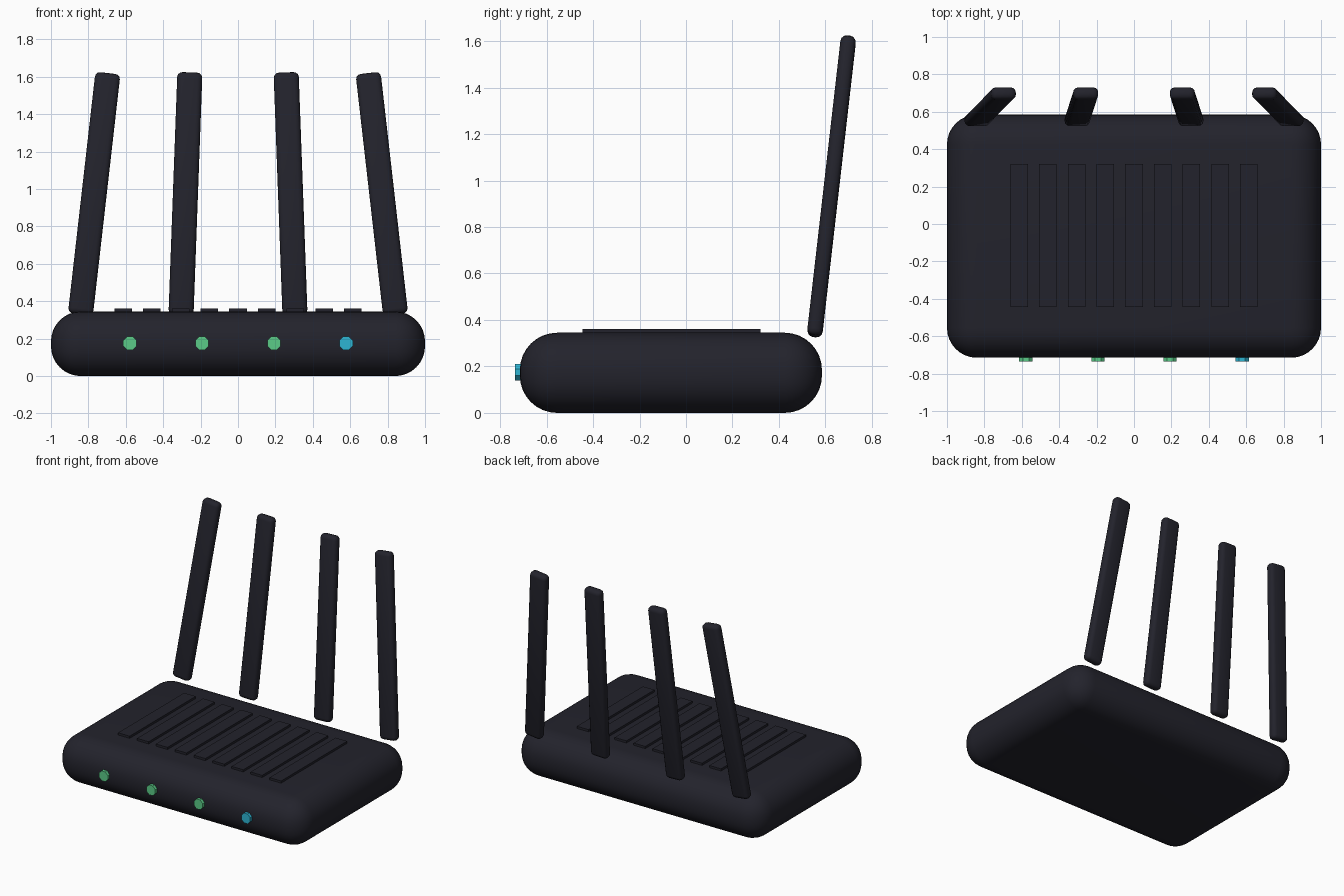
import bpy
import math

if "Cube" in bpy.data.objects:
    bpy.data.objects.remove(bpy.data.objects["Cube"])


def material(name, rgb):
    m = bpy.data.materials.new(name)
    m.diffuse_color = (*rgb, 1.0)
    m.use_nodes = True
    m.node_tree.nodes["Principled BSDF"].inputs["Base Color"].default_value = m.diffuse_color
    return m


CHARCOAL = material("charcoal plastic", (0.0165, 0.0165, 0.025))
GREEN = material("green light", (0.105, 0.60, 0.245))
CYAN = material("cyan light", (0.026, 0.46, 0.65))


def rounded_box(name, center, size, radius, segments, rotation=(0, 0, 0)):
    """Box with all edges rounded, smooth shaded."""
    bpy.ops.mesh.primitive_cube_add(size=1, location=center, rotation=rotation)
    ob = bpy.context.object
    ob.name = name
    ob.scale = size
    bpy.ops.object.transform_apply(location=False, rotation=False, scale=True)
    if radius:
        mod = ob.modifiers.new("rounding", 'BEVEL')
        mod.width = radius
        mod.segments = segments
        mod.limit_method = 'NONE'
        bpy.ops.object.modifier_apply(modifier=mod.name)
        bpy.ops.object.shade_smooth_by_angle(angle=math.radians(40))
    ob.data.materials.append(CHARCOAL)
    return ob


# Main housing
rounded_box("housing", (0, -0.065, 0.1725), (2.0, 1.30, 0.345), 0.16, 8)

# Raised vent slats on the lid
for i in range(9):
    rounded_box(f"vent_slat_{i + 1}", ((i - 4) * 0.1535, -0.0625, 0.345),
                (0.094, 0.765, 0.032), 0, 1)

# Four aerials at the back, leaning backwards and towards the middle
for side, label in ((-1, "left"), (1, "right")):
    for place, x, lean in (("outer", 0.769, 6.5), ("inner", 0.281, 2.1)):
        rounded_box(f"aerial_{place}_{label}", (side * x, 0.6265, 0.975),
                    (0.134, 0.066, 1.305), 0.027, 3,
                    (math.radians(-6.5), math.radians(-side * lean), 0))

# Status lights on the front
for i in range(4):
    bpy.ops.mesh.primitive_cylinder_add(
        vertices=8, radius=0.039, depth=0.04,
        location=((i - 1.5) * 0.385, -0.715, 0.175),
        rotation=(math.radians(90), math.radians(22.5), 0))
    light = bpy.context.object
    light.name = f"status_light_{i + 1}"
    light.data.materials.append(CYAN if i == 3 else GREEN)
